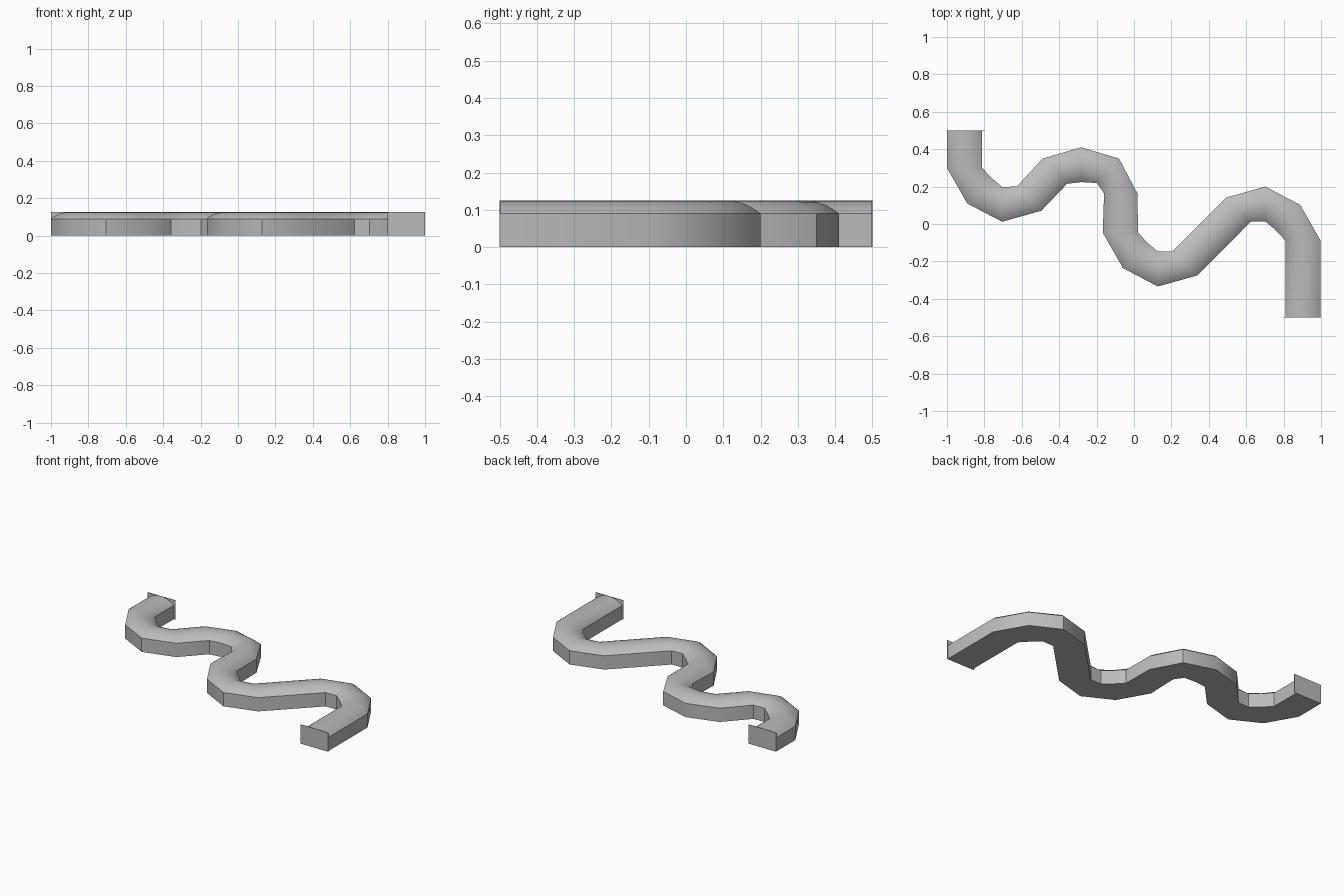
import bpy
import bmesh
import math
from mathutils import Vector

cube = bpy.data.objects.get("Cube")
if cube:
    bpy.data.objects.remove(cube, do_unlink=True)

WALL = 0.09      # height of the side walls
CROWN = 0.125    # height of the arched top
ARC_STEPS = 10

grey = bpy.data.materials.new("plain grey")
grey.use_nodes = True
colour = (0.5, 0.5, 0.5, 1)
grey.diffuse_color = colour
grey.node_tree.nodes["Principled BSDF"].inputs["Base Color"].default_value = colour

# One bend as (outer, inner) edge pairs around its centre
BEND = [((-.295, 0), (-.107, 0)), ((-.187, -.19), (-.055, -.055)),
        ((0, -.288), (0, -.102)), ((.21, -.229), (.078, -.1))]
# A wider bend with a longer flat inside
WIDE_BEND = [((-.302, -.04), (-.123, -.04)), ((-.203, -.228), (-.085, -.097)),
             ((0, -.288), (0, -.102)), ((.205, -.228), (.075, -.093))]


def place(bend, centre, turned):
    """Edge pairs in travel order; a turned bend is rotated half a circle."""
    c = Vector(centre)
    if not turned:
        return [(c + Vector(o), c + Vector(i)) for o, i in bend]
    return [(c - Vector(i), c - Vector(o)) for o, i in reversed(bend)]


def finish(bm, name):
    bmesh.ops.recalc_face_normals(bm, faces=bm.faces[:])
    mesh = bpy.data.meshes.new(name)
    bm.to_mesh(mesh)
    bm.free()
    mesh.materials.append(grey)
    obj = bpy.data.objects.new(name, mesh)
    bpy.context.collection.objects.link(obj)
    return obj


# Winding path made of four bends and two straight ends
path = place(BEND, (-.705, .3), False)
path += place(WIDE_BEND, (-.283, .122), True)
path += place(BEND, (.128, -.046), False)
path += place(BEND, (.702, -.088), True)
path.insert(0, tuple(Vector((p.x, .5)) for p in path[0]))
path.append(tuple(Vector((p.x, -.5)) for p in path[-1]))

# Cross-section: position across the width and height, with a circular crown
half, rise = 0.095, CROWN - WALL
radius = (half ** 2 + rise ** 2) / (2 * rise)
sweep = math.asin(half / radius)
section = [(0, 0)]
for k in range(ARC_STEPS + 1):
    a = sweep * (2 * k / ARC_STEPS - 1)
    section.append((.5 + radius * math.sin(a) / (2 * half),
                    CROWN - radius * (1 - math.cos(a))))
section.append((1, 0))

# Sweep the section along the path
bm = bmesh.new()
rings = []
for a, b in path:
    ring = []
    for t, z in section:
        p = a.lerp(b, t)
        ring.append(bm.verts.new((p.x, p.y, z)))
    rings.append(ring)
n = len(section)
for r0, r1 in zip(rings, rings[1:]):
    for k in range(n):
        m = (k + 1) % n
        bm.faces.new((r0[k], r0[m], r1[m], r1[k]))
bm.faces.new(rings[0])
bm.faces.new(rings[-1])
channel = finish(bm, "winding_channel")
bpy.ops.object.select_all(action="DESELECT")
channel.select_set(True)
bpy.context.view_layer.objects.active = channel
bpy.ops.object.shade_smooth_by_angle(angle=math.radians(35))

# Square end plates rising to the crown height
for side, name in ((-1, "front_end_plate"), (1, "back_end_plate")):
    bm = bmesh.new()
    bmesh.ops.create_cube(bm, size=1)
    bmesh.ops.scale(bm, verts=bm.verts, vec=(.2, .003, CROWN))
    bmesh.ops.translate(bm, verts=bm.verts,
                        vec=(-.9 * side, .4985 * side, CROWN / 2))
    finish(bm, name)
